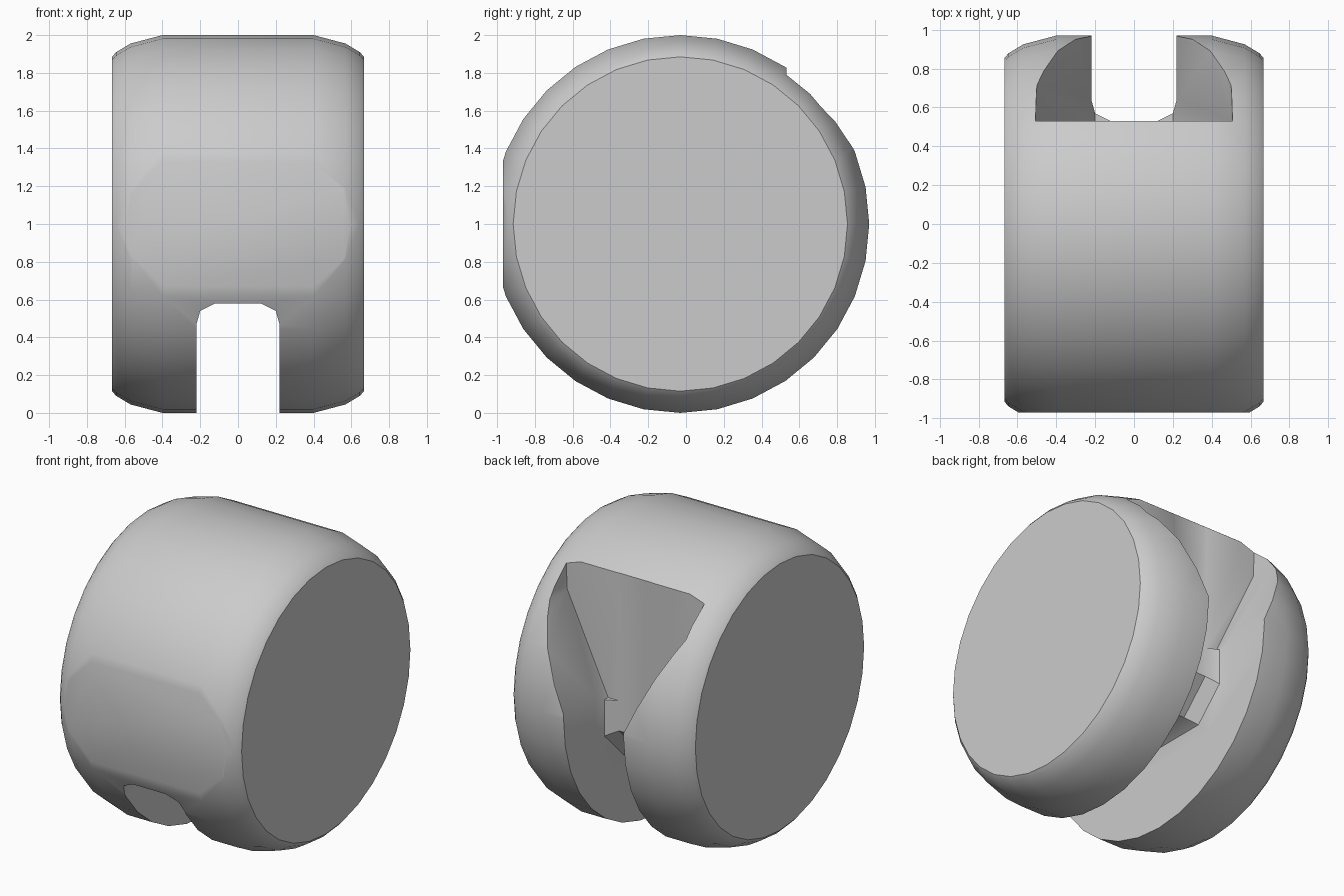
import bpy, bmesh, math

if "Cube" in bpy.data.objects:
    bpy.data.objects.remove(bpy.data.objects["Cube"])

CY, CZ = -0.03, 1.0   # wheel axle position


def loft(name, sections):
    """Closed solid through matching rings of points."""
    bm = bmesh.new()
    rings = [[bm.verts.new(p) for p in s] for s in sections]
    n = len(rings[0])
    for a, b in zip(rings, rings[1:]):
        for i in range(n):
            j = (i + 1) % n
            bm.faces.new((a[i], a[j], b[j], b[i]))
    bm.faces.new(rings[0])
    bm.faces.new(rings[-1])
    bmesh.ops.recalc_face_normals(bm, faces=bm.faces[:])
    me = bpy.data.meshes.new(name)
    bm.to_mesh(me)
    bm.free()
    ob = bpy.data.objects.new(name, me)
    bpy.context.collection.objects.link(ob)
    return ob


def cut(target, cutter):
    mod = target.modifiers.new("cut", 'BOOLEAN')
    mod.operation = 'DIFFERENCE'
    mod.solver = 'EXACT'
    mod.object = cutter
    cutter.hide_render = True
    bpy.context.view_layer.objects.active = target
    bpy.ops.object.modifier_apply(modifier=mod.name)
    bpy.data.objects.remove(cutter)


# Twin wheel drum along x with stepped rounded rims
N = 32
half = [(0.667, 0.885), (0.645, 0.91), (0.57, 0.955), (0.4, 1.0)]
profile = [(-x, r) for x, r in half] + half[::-1]
drum = loft("twin_wheel_body", [
    [(x, CY + r * math.sin(2 * math.pi * i / N), CZ + r * math.cos(2 * math.pi * i / N))
     for i in range(N)] for x, r in profile])

# Flat front of the housing
flat = loft("front_flat_cutter", [
    [(x, -2, -0.5), (x, -0.97, -0.5), (x, -0.97, 2.5), (x, -2, 2.5)] for x in (-1, 1)])
cut(drum, flat)

# Slot between the wheels: open below and behind, filleted to the core
slot_steps = [(0.22, 0.11), (0.2, 0.04), (0.12, 0.0)]
steps = [(-x, d) for x, d in slot_steps] + slot_steps[::-1]
slot = loft("slot_cutter", [
    [(x, -1.5, 0.58 - d), (x, 0.33 + d, 0.58 - d), (x, 0.53 + d, 0.78 - d),
     (x, 0.53 + d, 2.3), (x, 1.5, 2.3), (x, 1.5, -0.5), (x, -1.5, -0.5)]
    for x, d in steps])
cut(drum, slot)

# Tapered opening behind the hood edge
outline = [(-0.2, 0.98), (0.2, 0.98), (0.5, 1.62), (0.53, 2.3), (-0.53, 2.3), (-0.5, 1.62)]
opening = loft("hood_opening_cutter", [[(x, y, z) for x, z in outline] for y in (0.531, 1.5)])
cut(drum, opening)

# Smooth shading with crisp cut edges
bpy.ops.object.select_all(action='DESELECT')
drum.select_set(True)
bpy.context.view_layer.objects.active = drum
bpy.ops.object.shade_smooth_by_angle(angle=math.radians(35))
